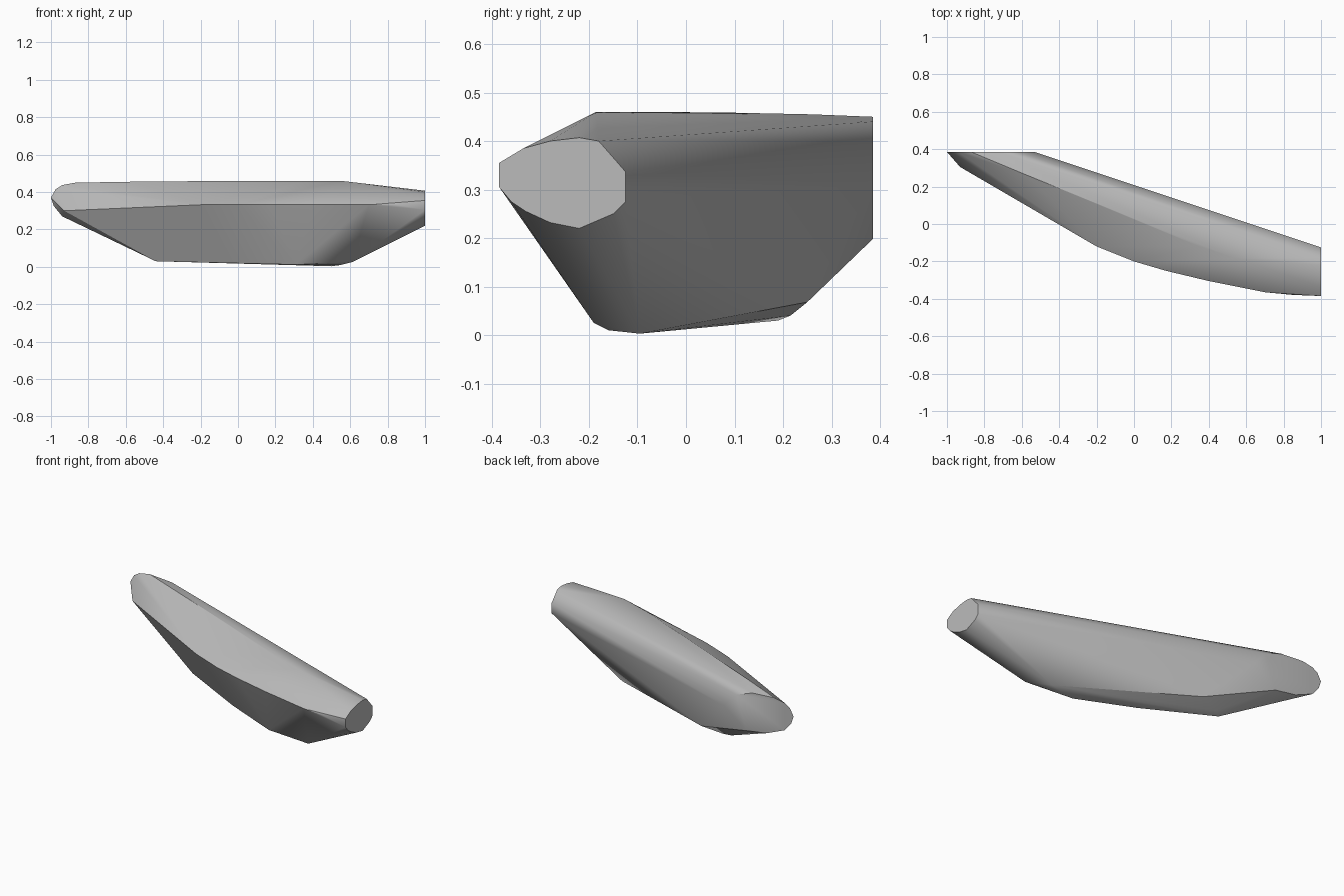
import bpy, bmesh
from math import radians

cube = bpy.data.objects.get("Cube")
if cube:
    bpy.data.objects.remove(cube)

# Single plain grey
grey = bpy.data.materials.new("plain_grey")
grey.use_nodes = True
colour = (0.5, 0.5, 0.5, 1)
grey.diffuse_color = colour
grey.node_tree.nodes["Principled BSDF"].inputs["Base Color"].default_value = colour

# Flat cut at the left end, as (y, z)
left_cut = [(-.385, .355), (-.385, .305), (-.36, .275), (-.33, .255), (-.28, .232),
            (-.22, .22), (-.15, .25), (-.125, .275), (-.125, .337), (-.18, .4),
            (-.22, .407), (-.28, .4), (-.335, .385)]
# Flat cut at the back, as (x, z)
back_cut = [(-.53, .31), (-.61, .4), (-.72, .44), (-.87, .45), (-.94, .437),
            (-.975, .415), (-1, .37), (-.985, .325), (-.94, .27), (-.82, .22), (-.68, .198)]
# Curved front edge, as (x, y)
front_edge = [(-.4, 0), (-.2, -.12), (0, -.2), (.17, -.25), (.4, -.305),
              (.57, -.34), (.7, -.365), (.85, -.379)]
# Keel and the bevel behind it
keel = [(-.44, .19, .03), (-.03, -.01, .02), (.31, -.145, .012), (.61, -.19, .025),
        (.55, -.16, .01), (.5, -.095, .003), (-.4, .215, .04), (-.28, .25, .068)]
# Top ridge
ridge = [(.55, -.185, .46), (.35, -.12, .46), (-.1, .07, .459), (-.57, .26, .455)]

points = [(1, y, z) for y, z in left_cut]
points += [(x, .385, z) for x, z in back_cut]
points += [(x, y, .332) for x, y in front_edge]
points += keel + ridge + [(-.93, .305, .3)]

# Convex body wrapped around the sections
bm = bmesh.new()
for p in points:
    bm.verts.new(p)
bmesh.ops.convex_hull(bm, input=bm.verts[:])
bmesh.ops.delete(bm, geom=[v for v in bm.verts if not v.link_faces], context='VERTS')
bmesh.ops.dissolve_limit(bm, angle_limit=radians(1), verts=bm.verts[:], edges=bm.edges[:])
bmesh.ops.recalc_face_normals(bm, faces=bm.faces[:])
mesh = bpy.data.meshes.new("curved_body")
bm.to_mesh(mesh)
bm.free()
mesh.materials.append(grey)
body = bpy.data.objects.new("curved_body", mesh)
bpy.context.collection.objects.link(body)

# Smooth sides, crisp cuts
bpy.ops.object.select_all(action='DESELECT')
body.select_set(True)
bpy.context.view_layer.objects.active = body
bpy.ops.object.shade_smooth_by_angle(angle=radians(30))
